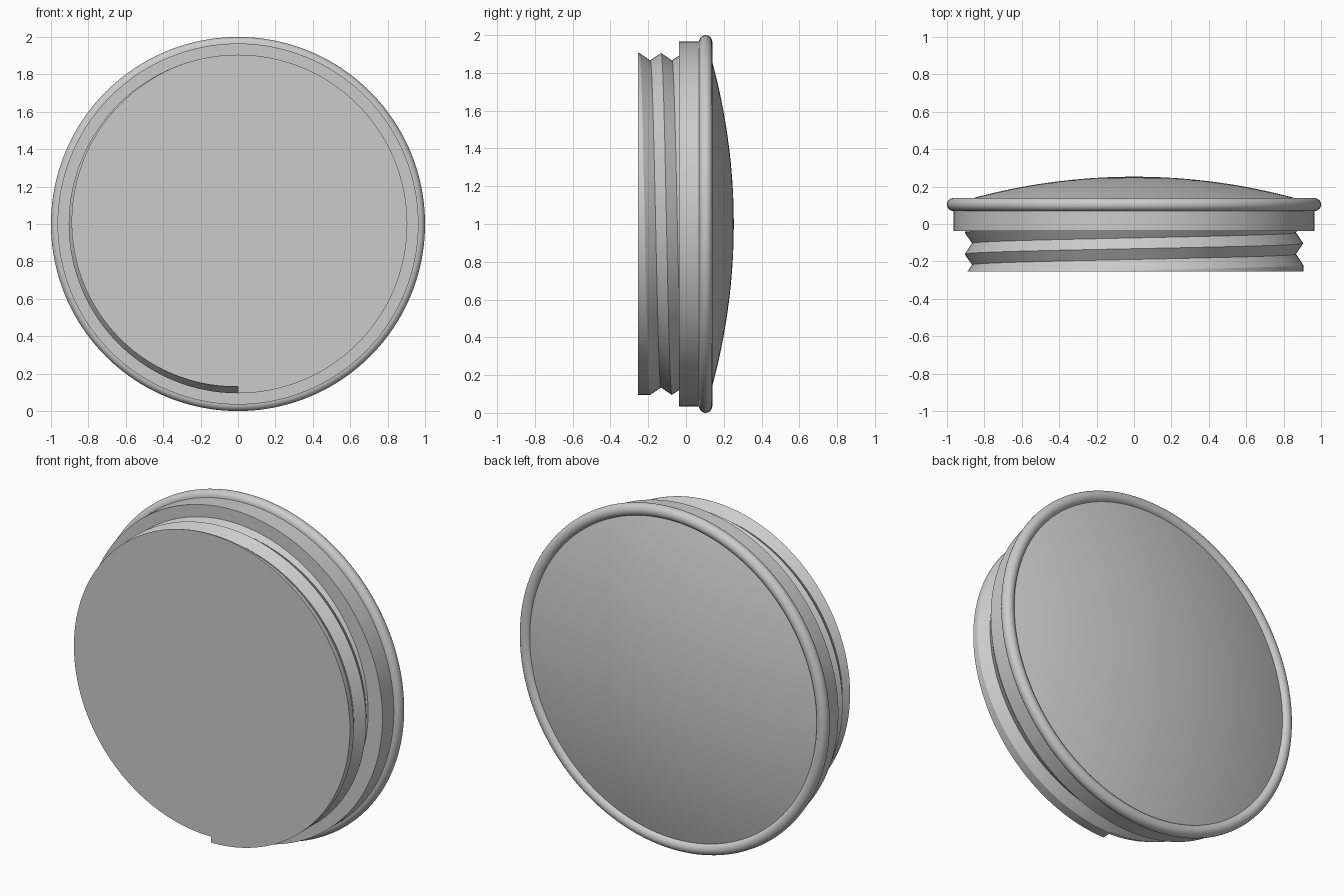
import bpy, bmesh
from math import sin, cos, pi, sqrt, radians

if "Cube" in bpy.data.objects:
    bpy.data.objects.remove(bpy.data.objects["Cube"], do_unlink=True)

SEG = 160
FRONT, SHOULDER, BACK = -0.253, -0.037, 0.253
CREST, ROOT = 0.905, 0.866
PITCH, START = 0.115, -0.247

grey = bpy.data.materials.new("plain grey")
grey.use_nodes = True
grey.diffuse_color = (0.6, 0.6, 0.6, 1)
grey.node_tree.nodes["Principled BSDF"].inputs["Base Color"].default_value = (0.6, 0.6, 0.6, 1)


def place(t, r, y):
    """Point at turn t (from the bottom towards -x), radius r, depth y."""
    return (-r * sin(2 * pi * t), y, 1 - r * cos(2 * pi * t))


def finish(name, bm, angle):
    bmesh.ops.remove_doubles(bm, verts=bm.verts[:], dist=0.00005)
    bmesh.ops.dissolve_degenerate(bm, edges=bm.edges[:], dist=0.00005)
    bmesh.ops.recalc_face_normals(bm, faces=bm.faces[:])
    mesh = bpy.data.meshes.new(name)
    bm.to_mesh(mesh)
    bm.free()
    mesh.materials.append(grey)
    obj = bpy.data.objects.new(name, mesh)
    bpy.context.collection.objects.link(obj)
    bpy.ops.object.select_all(action='DESELECT')
    obj.select_set(True)
    bpy.context.view_layer.objects.active = obj
    bpy.ops.object.shade_smooth_by_angle(angle=radians(angle))
    return obj


def skin(bm, columns):
    for a, b in zip(columns, columns[1:]):
        for i in range(len(a) - 1):
            bm.faces.new((a[i], b[i], b[i + 1], a[i + 1]))


def lathe(name, profile, angle=30):
    bm = bmesh.new()
    skin(bm, [[bm.verts.new(place(s / SEG, r, y)) for r, y in profile]
              for s in range(SEG + 1)])
    return finish(name, bm, angle)


# Threaded plug: a cylinder with a V groove that climbs from the front edge
def groove_radius(t, y):
    gap = min(abs(y - START - PITCH * (t + k)) for k in range(4))
    return CREST - (CREST - ROOT) * max(0, 1 - gap / (PITCH / 2))


bm = bmesh.new()
columns = []
for s in range(SEG + 1):
    t = s / SEG
    depths = [FRONT] + [START + PITCH * (t + j / 2) for j in range(-1, 5)] + [SHOULDER]
    depths = [min(max(y, FRONT), SHOULDER) for y in depths]
    columns.append([bm.verts.new(place(t, groove_radius(t, y), y)) for y in depths])
skin(bm, columns)
bm.faces.new([c[0] for c in columns])                    # flat front face
first, last = columns[0], columns[-1]
bm.faces.new([first[0], first[2], first[3], last[0]])    # step where the groove starts
finish("threaded_plug", bm, 25)

# Collar band with its flat shoulder
lathe("collar_band", [(0.85, SHOULDER), (0.965, SHOULDER), (0.965, 0.1)])

# Rounded rim
RIM_R, RIM_Y, RIM_W = 0.965, 0.104, 0.035
lathe("rounded_rim", [(RIM_R + RIM_W * cos(a * pi / 12), RIM_Y + RIM_W * sin(a * pi / 12))
                      for a in range(-6, 15)], 40)

# Shallow spherical dome on the back
EDGE, SAG = 0.94, 0.137
ball = (EDGE ** 2 + SAG ** 2) / (2 * SAG)
radii = [EDGE * i / 20 for i in range(20, -1, -1)]
lathe("domed_back", [(r, BACK - ball + sqrt(ball ** 2 - r ** 2)) for r in radii])
